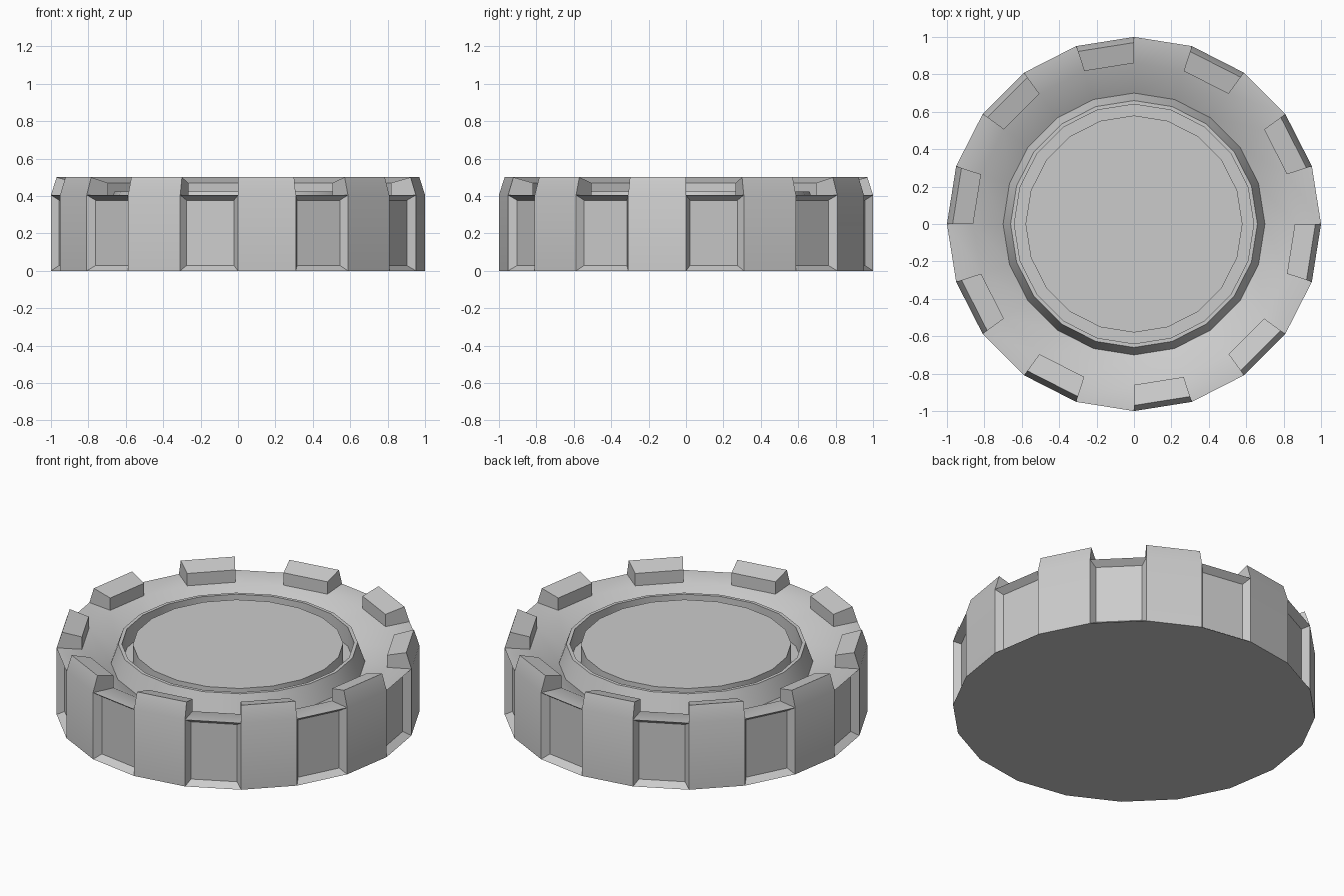
import bpy, bmesh, math

cube = bpy.data.objects.get("Cube")
if cube:
    bpy.data.objects.remove(cube, do_unlink=True)

SIDES = 20

grey = bpy.data.materials.new("plain grey")
grey.use_nodes = True
colour = (0.6, 0.6, 0.6, 1)
grey.diffuse_color = colour
grey.node_tree.nodes["Principled BSDF"].inputs["Base Color"].default_value = colour

# Radius and height from the bottom rim over the dish, collar and groove to the disc
profile = [(1, 0), (1, 0.405), (0.86, 0.395), (0.70, 0.31), (0.66, 0.425),
           (0.64, 0.425), (0.64, 0.31), (0.58, 0.31), (0.58, 0.42)]

bm = bmesh.new()
rings = []
for r, z in profile:
    rings.append([bm.verts.new((r * math.cos(i * math.tau / SIDES),
                                r * math.sin(i * math.tau / SIDES), z))
                  for i in range(SIDES)])

bands = []
for low, high in zip(rings, rings[1:]):
    bands.append([bm.faces.new((low[i], low[(i + 1) % SIDES],
                                high[(i + 1) % SIDES], high[i]))
                  for i in range(SIDES)])
bm.faces.new(rings[-1])
bm.faces.new(rings[0][::-1])
bm.normal_update()

# Sunken panels on every other side
bmesh.ops.inset_individual(bm, faces=bands[0][0::2], thickness=0.04, depth=-0.04)

# Raised teeth on the sides between the panels, with a leaning outer face
teeth = bmesh.ops.extrude_discrete_faces(bm, faces=bands[1][1::2])["faces"]
for face in teeth:
    for v in face.verts:
        if v.co.xy.length > 0.9:
            v.co.x *= 0.97
            v.co.y *= 0.97
            v.co.z = 0.5
        else:
            v.co.z = 0.47

bmesh.ops.recalc_face_normals(bm, faces=bm.faces)
mesh = bpy.data.meshes.new("notched_wheel")
bm.to_mesh(mesh)
bm.free()
mesh.materials.append(grey)

wheel = bpy.data.objects.new("notched_wheel", mesh)
bpy.context.collection.objects.link(wheel)
bpy.ops.object.select_all(action='DESELECT')
wheel.select_set(True)
bpy.context.view_layer.objects.active = wheel
bpy.ops.object.shade_smooth_by_angle(angle=math.radians(30))
